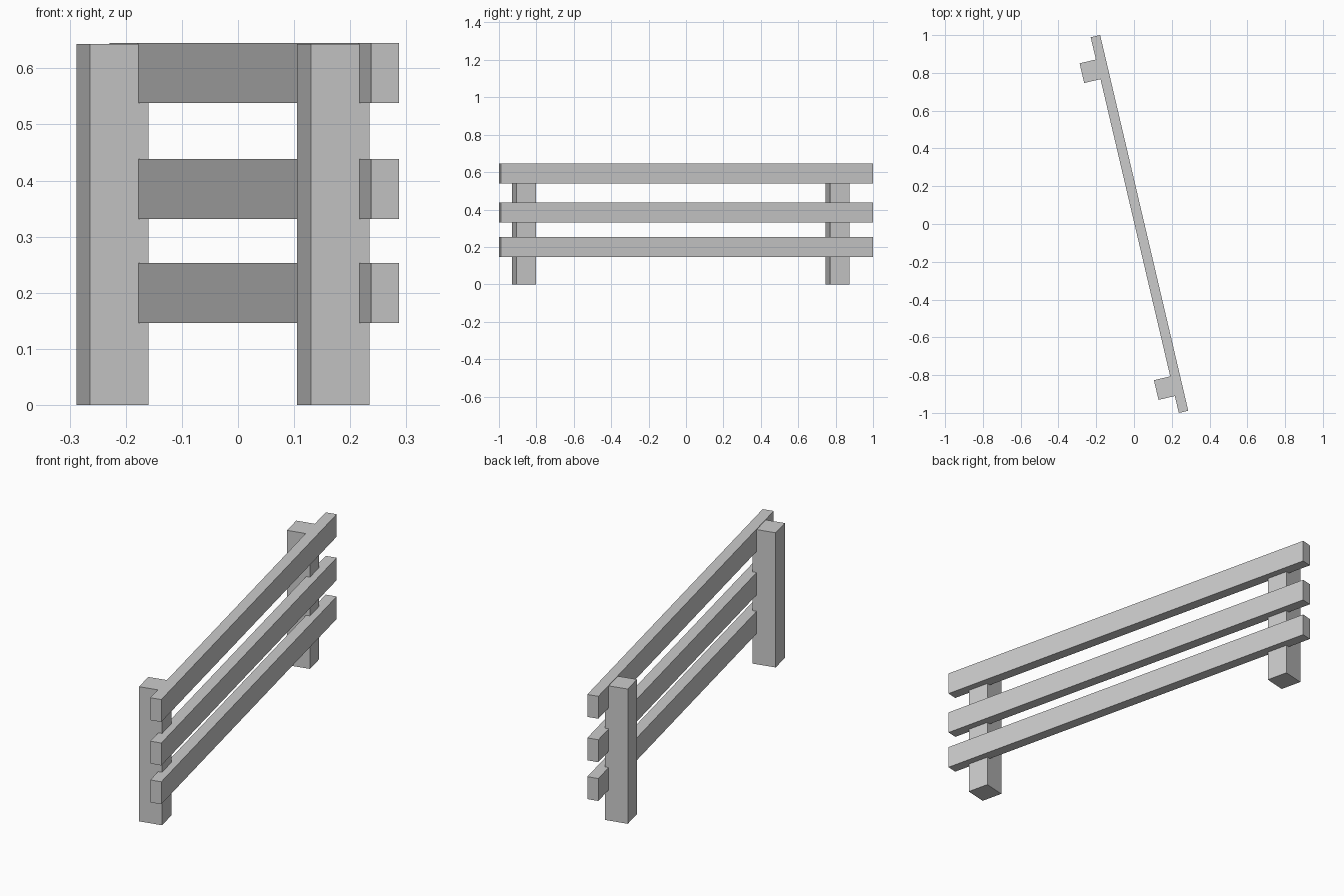
import bpy
from math import radians
from mathutils import Matrix

if "Cube" in bpy.data.objects:
    bpy.data.objects.remove(bpy.data.objects["Cube"])

# The whole fence is turned in plan about the middle of the rails
TURN = Matrix.Translation((0.029, 0, 0)) @ Matrix.Rotation(radians(13.2), 4, 'Z')


def box(name, center, size):
    bpy.ops.mesh.primitive_cube_add(size=1)
    ob = bpy.context.object
    ob.name = name
    ob.data.transform(TURN @ Matrix.Translation(center) @ Matrix.Diagonal((*size, 1)))
    return ob


# Square posts, let slightly into the back of the rails
POST_W, POST_H = 0.107, 0.643
for name, along in (("front_post", -0.876), ("rear_post", 0.847)):
    box(name, (-0.061, along, POST_H / 2), (POST_W, POST_W, POST_H))

# Three horizontal rails
for name, z in (("lower_rail", 0.1995), ("middle_rail", 0.3845), ("top_rail", 0.592)):
    box(name, (0, 0, z), (0.0514, 2.043, 0.107))
